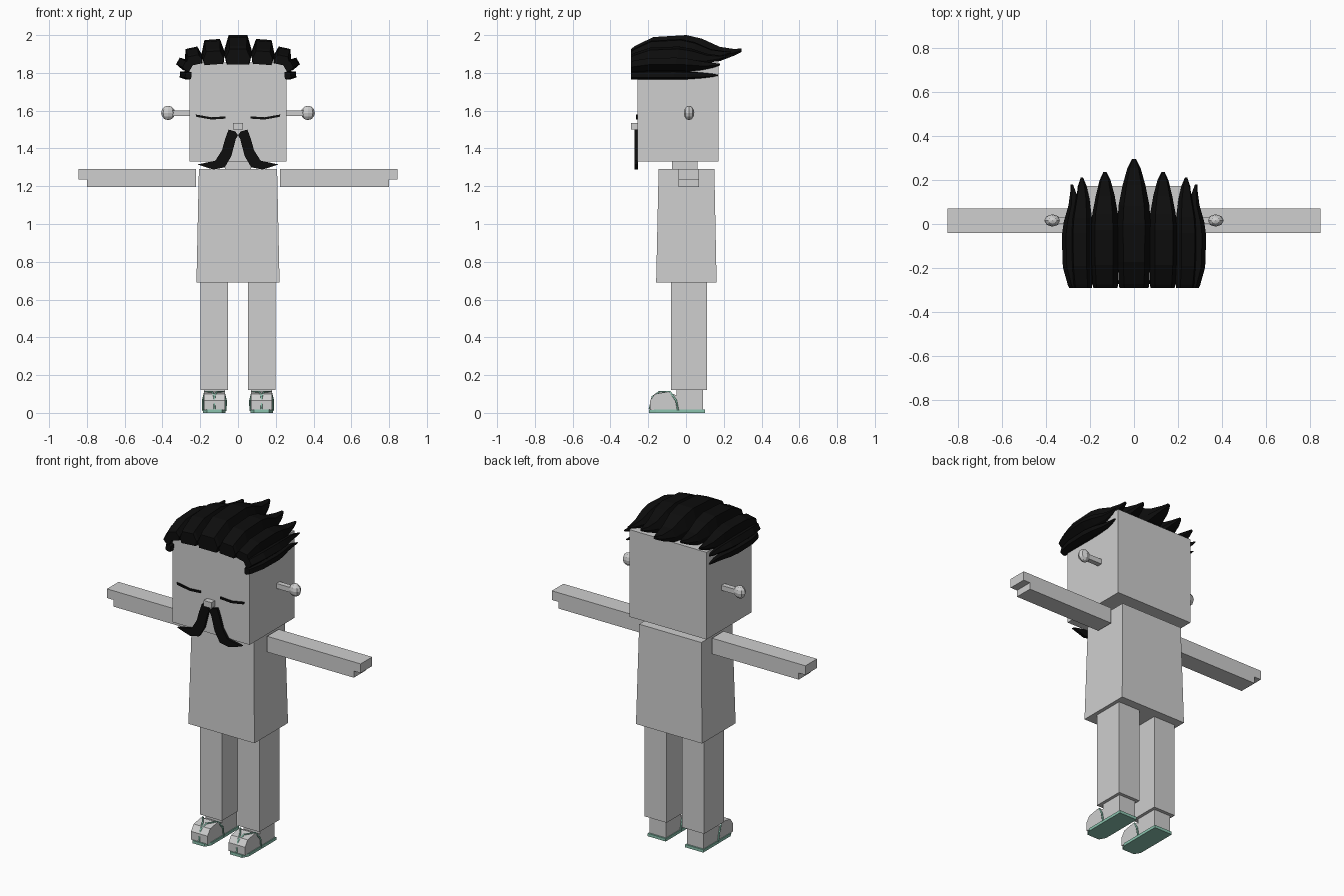
import bpy, bmesh, math
from mathutils import Vector

cube = bpy.data.objects.get("Cube")
if cube:
    bpy.data.objects.remove(cube)


def material(name, rgb):
    m = bpy.data.materials.new(name)
    m.use_nodes = True
    m.diffuse_color = (*rgb, 1)
    m.node_tree.nodes["Principled BSDF"].inputs["Base Color"].default_value = (*rgb, 1)
    return m


GREY = material("light grey", (0.62, 0.62, 0.62))
BLACK = material("hair black", (0.004, 0.004, 0.004))
GREEN = material("sandal green", (0.26, 0.55, 0.43))


def finish(name, bm, mat):
    bmesh.ops.recalc_face_normals(bm, faces=bm.faces)
    me = bpy.data.meshes.new(name)
    bm.to_mesh(me)
    bm.free()
    me.materials.append(mat)
    ob = bpy.data.objects.new(name, me)
    bpy.context.collection.objects.link(ob)
    return ob


def loft(name, rings, mat):
    """Skin a list of equal-length point rings and cap both ends."""
    bm = bmesh.new()
    loops = [[bm.verts.new(p) for p in ring] for ring in rings]
    n = len(loops[0])
    for a, b in zip(loops, loops[1:]):
        for i in range(n):
            j = (i + 1) % n
            bm.faces.new((a[i], a[j], b[j], b[i]))
    bm.faces.new(loops[0])
    bm.faces.new(loops[-1])
    return finish(name, bm, mat)


def rect(x0, x1, y0, y1, z):
    return [(x0, y0, z), (x1, y0, z), (x1, y1, z), (x0, y1, z)]


def box(name, x, y, z, mat=GREY):
    return loft(name, [rect(*x, *y, z[0]), rect(*x, *y, z[1])], mat)


def plate(name, outline, y0, y1, mat, s):
    return loft(name, [[(s * x, y, z) for x, z in outline] for y in (y0, y1)], mat)


def strand(name, x, z, w, h, tip, tilt):
    """Hair lock running front to back, tapering to a tip and leaning outward."""
    a = math.radians(tilt)
    up = Vector((math.sin(a), 0, math.cos(a)))
    across = Vector((math.cos(a), 0, -math.sin(a)))
    section = [(-.42, 0), (-.5, .4), (-.33, 1), (.33, 1), (.5, .4), (.42, 0)]
    # position along the lock, width, underside, top
    stations = [(0, .88, -.06, .5), (.03, .92, -.06, .6), (.2, .97, 0, .93), (.5, 1, 0, 1),
                (.64, .93, 0, .87), (.8, .68, .06, .58), (.93, .4, .26, .5), (1, .12, .4, .52)]
    front = -0.29
    rings = []
    for f, k, lo, hi in stations:
        origin = Vector((x, front + f * (tip - front), z))
        rings.append([origin + across * (u * w * k) + up * (h * (lo + v * (hi - lo)))
                      for u, v in section])
    return loft(name, rings, BLACK)


# Head, neck, nose and tapered torso
box("head", (-.257, .257), (-.257, .172), (1.33, 1.855))
box("neck", (-.07, .07), (-.075, .06), (1.28, 1.34))
box("nose", (-.026, .026), (-.29, -.25), (1.5, 1.535))
loft("torso", [rect(-.22, .22, -.158, .162, .69), rect(-.207, .207, -.145, .15, 1.29)], GREY)

# Hair crown
strand("hair_lock_middle", 0, 1.853, .15, .147, .295, 0)

EYE = [(.065, 1.558), (.065, 1.57), (.14, 1.565), (.225, 1.58), (.22, 1.567), (.14, 1.553)]
MOUSTACHE = [(0, 1.47), (.015, 1.49), (.05, 1.5), (.068, 1.45), (.085, 1.39), (.12, 1.335),
             (.215, 1.315), (.13, 1.288), (.07, 1.3), (.035, 1.36), (.012, 1.45)]
TOE = [(-.19, .015), (-.19, .065), (-.165, .1), (-.095, .112), (-.045, .09), (-.045, .015)]
STRAP = [(.06, -.042, .012), (.061, -.052, .065), (.05, -.085, .112),
         (.012, -.14, .112), (0, -.178, .085), (0, -.193, .02)]

for side, s in (("left", 1), ("right", -1)):
    def span(a, b):
        return tuple(sorted((s * a, s * b)))

    # Hair locks, from the crown down to the temple
    for i, (x, z, w, h, tip, tilt) in enumerate([
            (.128, 1.852, .125, .125, .235, 4), (.228, 1.848, .095, .087, .21, 12),
            (.252, 1.828, .06, .075, .18, 62), (.25, 1.785, .046, .058, .17, 84)]):
        strand(f"hair_lock_{i + 1}_{side}", s * x, z, w, h, tip, s * tilt)

    # Face
    plate(f"closed_eye_{side}", EYE, -.264, -.256, BLACK, s)
    plate(f"moustache_{side}", MOUSTACHE, -.273, -.255, BLACK, s)

    # Ear peg and knob
    box(f"ear_peg_{side}", span(.25, .35), (0, .03), (1.572, 1.602))
    bm = bmesh.new()
    bmesh.ops.create_uvsphere(bm, u_segments=8, v_segments=6, radius=1)
    for v in bm.verts:
        v.co = Vector((s * .37 + .037 * v.co.x, .016 + .028 * v.co.y, 1.588 + .038 * v.co.z))
    finish(f"ear_knob_{side}", bm, GREY)

    # Arm with a stepped hand
    box(f"arm_{side}", span(.222, .8), (-.04, .07), (1.195, 1.29))
    box(f"hand_{side}", span(.79, .845), (-.04, .07), (1.235, 1.29))

    # Leg and foot
    foot = s * .125
    box(f"leg_{side}", span(.052, .198), (-.08, .11), (.12, .69))
    box(f"heel_{side}", (foot - .055, foot + .055), (-.05, .09), (.015, .125))
    loft(f"toes_{side}", [[(foot + k, y, z) for y, z in TOE] for k in (-.055, .055)], GREY)
    loft(f"sandal_sole_{side}", [
        [(foot + dx, y, z) for dx, y in ((-.06, .1), (-.06, -.16), (-.04, -.197),
                                         (.04, -.197), (.06, -.16), (.06, .1))]
        for z in (0, .017)], GREEN)

    # Sandal straps as thin tubes
    cu = bpy.data.curves.new(f"sandal_straps_{side}", "CURVE")
    cu.dimensions = "3D"
    cu.bevel_depth = .005
    cu.bevel_resolution = 1
    cu.materials.append(GREEN)
    for k in (-1, 1):
        sp = cu.splines.new("POLY")
        sp.points.add(len(STRAP) - 1)
        for p, (x, y, z) in zip(sp.points, STRAP):
            p.co = (foot + k * x, y, z, 1)
    bpy.context.collection.objects.link(bpy.data.objects.new(cu.name, cu))
